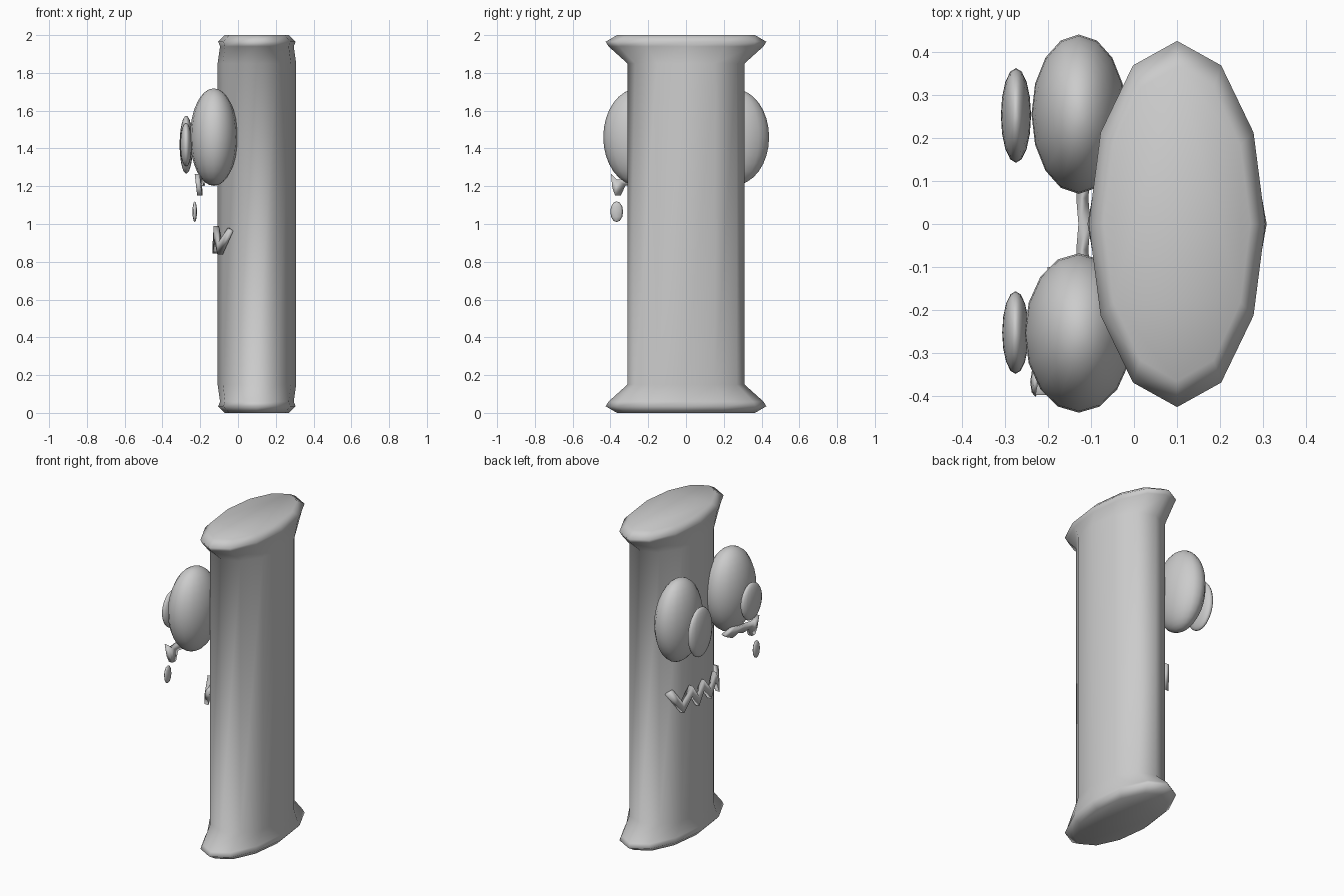
import bpy, bmesh
from math import cos, sin, pi
from mathutils import Vector

old = bpy.data.objects.get("Cube")
if old:
    bpy.data.objects.remove(old, do_unlink=True)

grey = bpy.data.materials.new("plain_grey")
grey.use_nodes = True
colour = (0.6, 0.6, 0.6, 1)
grey.diffuse_color = colour
grey.node_tree.nodes["Principled BSDF"].inputs["Base Color"].default_value = colour


def finish(name, bm, smooth=True):
    """Turn a bmesh into a named, coloured object."""
    bmesh.ops.recalc_face_normals(bm, faces=bm.faces)
    for f in bm.faces:
        f.smooth = smooth
    mesh = bpy.data.meshes.new(name)
    bm.to_mesh(mesh)
    bm.free()
    mesh.materials.append(grey)
    ob = bpy.data.objects.new(name, mesh)
    bpy.context.collection.objects.link(ob)
    return ob


def loft(bm, rings):
    """Skin a list of equal rings of points and cap both ends."""
    rows = [[bm.verts.new(p) for p in ring] for ring in rings]
    n = len(rows[0])
    for a, b in zip(rows, rows[1:]):
        for i in range(n):
            j = (i + 1) % n
            bm.faces.new((a[i], a[j], b[j], b[i]))
    bm.faces.new(rows[0])
    bm.faces.new(rows[-1])


def ellipsoid(name, centre, radii, segments=16, rings=16):
    bm = bmesh.new()
    bmesh.ops.create_uvsphere(bm, u_segments=segments, v_segments=rings, radius=1)
    bmesh.ops.scale(bm, vec=radii, verts=bm.verts)
    bmesh.ops.translate(bm, vec=centre, verts=bm.verts)
    return finish(name, bm)


# Column: twelve-sided oval shaft with a flare at both ends
# Each profile entry is height, x radius, y radius
flare = [(0, 0.17, 0.365), (0.035, 0.205, 0.425), (0.06, 0.195, 0.41), (0.15, 0.208, 0.31)]
profile = flare + [(2 - z, rx, ry) for z, rx, ry in reversed(flare)]
bm = bmesh.new()
loft(bm, [[(0.1 + rx * cos(i * pi / 6), ry * sin(i * pi / 6), z) for i in range(12)]
          for z, rx, ry in profile])
finish("column", bm)

# Eyes and pupils, the right pair slightly different in size
ellipsoid("left_eye", (-0.128, 0.255, 1.46), (0.11, 0.185, 0.255))
ellipsoid("right_eye", (-0.128, -0.253, 1.46), (0.126, 0.185, 0.258))
ellipsoid("left_pupil", (-0.274, 0.252, 1.42), (0.035, 0.11, 0.153))
ellipsoid("right_pupil", (-0.275, -0.252, 1.42), (0.031, 0.096, 0.115))


# Mouth: zigzag band that wraps round the face of the column
half = [(-0.115, 0, 0.955), (-0.12, 0.06, 0.875), (-0.115, 0.115, 0.96),
        (-0.095, 0.175, 0.868), (-0.04, 0.225, 0.97)]
path = [(x, -y, z) for x, y, z in reversed(half[1:])] + half
rings = []
for i, p in enumerate(path):
    before, after = Vector(path[max(i - 1, 0)]), Vector(path[min(i + 1, len(path) - 1)])
    run = after - before
    # The band stays upright at the turns and is squared off at the ends
    side = Vector((0, 0, 0.03))
    if i in (0, len(path) - 1):
        side = Vector((0, -run.z, run.y)).normalized() * 0.022
    depth = Vector((0.014, 0, 0))
    p = Vector(p)
    rings.append([p - side - depth, p + side - depth, p + side + depth, p - side + depth])
bm = bmesh.new()
loft(bm, rings)
finish("mouth", bm)

# Tear film under the right eye, running into a drip at its outer end
outline = [(-0.1, 1.245), (-0.19, 1.265), (-0.28, 1.245), (-0.365, 1.235), (-0.397, 1.265),
           (-0.39, 1.19), (-0.375, 1.15), (-0.345, 1.15), (-0.32, 1.205), (-0.26, 1.2),
           (-0.22, 1.215), (-0.17, 1.2), (-0.12, 1.225)]
bm = bmesh.new()
loft(bm, [[(-0.195 + 0.09 * (y + 0.1) - 0.1 * (z - 1.2) + d + 0.012, y, z) for y, z in outline]
          for d in (-0.013, 0.013)])
finish("tear_film", bm)

# Falling drop below the tear film
ellipsoid("tear_drop", (-0.229, -0.367, 1.065), (0.012, 0.034, 0.055), 8, 6)
